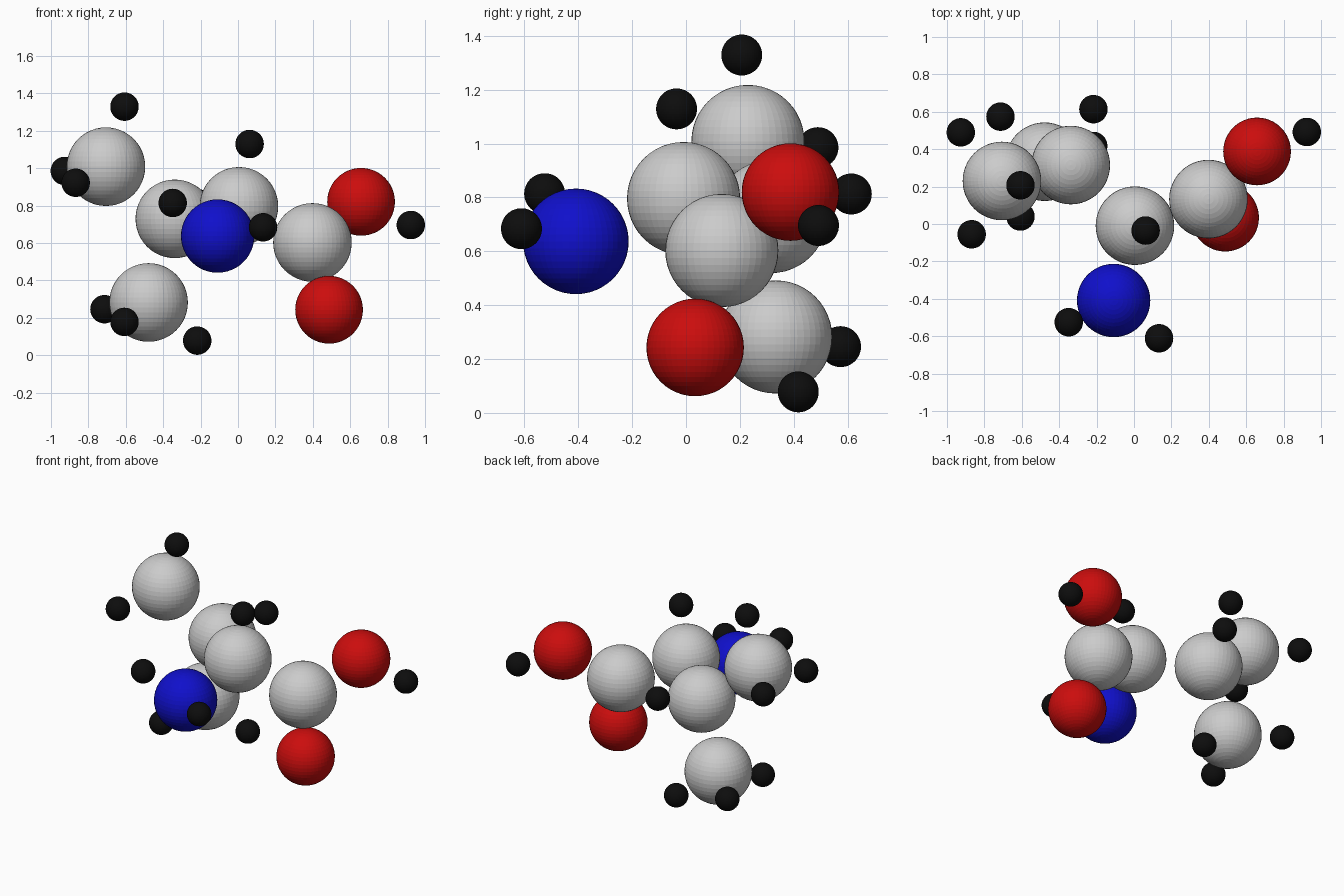
import bpy
from mathutils import Vector


def material(name, rgb):
    m = bpy.data.materials.new(name)
    m.diffuse_color = (*rgb, 1)
    return m


black = material("black", (0.004, 0.004, 0.004))
blue = material("blue", (0.005, 0.005, 0.6))
red = material("red", (0.6, 0.004, 0.004))


def atoms(name, radius, mat, centres):
    # one faceted ball per atom
    for i, c in enumerate(centres, 1):
        bpy.ops.mesh.primitive_uv_sphere_add(
            segments=48, ring_count=24, radius=radius, location=Vector(c))
        ob = bpy.context.object
        ob.name = f"{name}_{i}"
        if mat:
            ob.data.materials.append(mat)


# carbon skeleton: alpha, acid carbon, branch, two methyl ends
atoms("carbon_atom", 0.21, None, [
    (0.005, -0.009, 0.796),
    (0.398, 0.133, 0.603),
    (-0.338, 0.315, 0.729),
    (-0.706, 0.230, 1.008),
    (-0.478, 0.333, 0.282),
])

# amine nitrogen
atoms("nitrogen_atom", 0.196, blue, [(-0.109, -0.409, 0.637)])

# acid oxygens
atoms("oxygen_atom", 0.181, red, [
    (0.487, 0.034, 0.243),
    (0.658, 0.388, 0.820),
])

# hydrogens
atoms("hydrogen_atom", 0.076, black, [
    (0.924, 0.492, 0.696),     # on oxygen
    (0.062, -0.035, 1.129),    # on alpha carbon
    (-0.349, -0.525, 0.814),   # on nitrogen
    (0.134, -0.611, 0.684),
    (-0.217, 0.614, 0.813),    # on branch carbon
    (-0.607, 0.207, 1.329),    # on upper methyl
    (-0.926, 0.490, 0.985),
    (-0.868, -0.055, 0.922),
    (-0.714, 0.574, 0.246),    # on lower methyl
    (-0.607, 0.040, 0.178),
    (-0.218, 0.417, 0.078),
])
